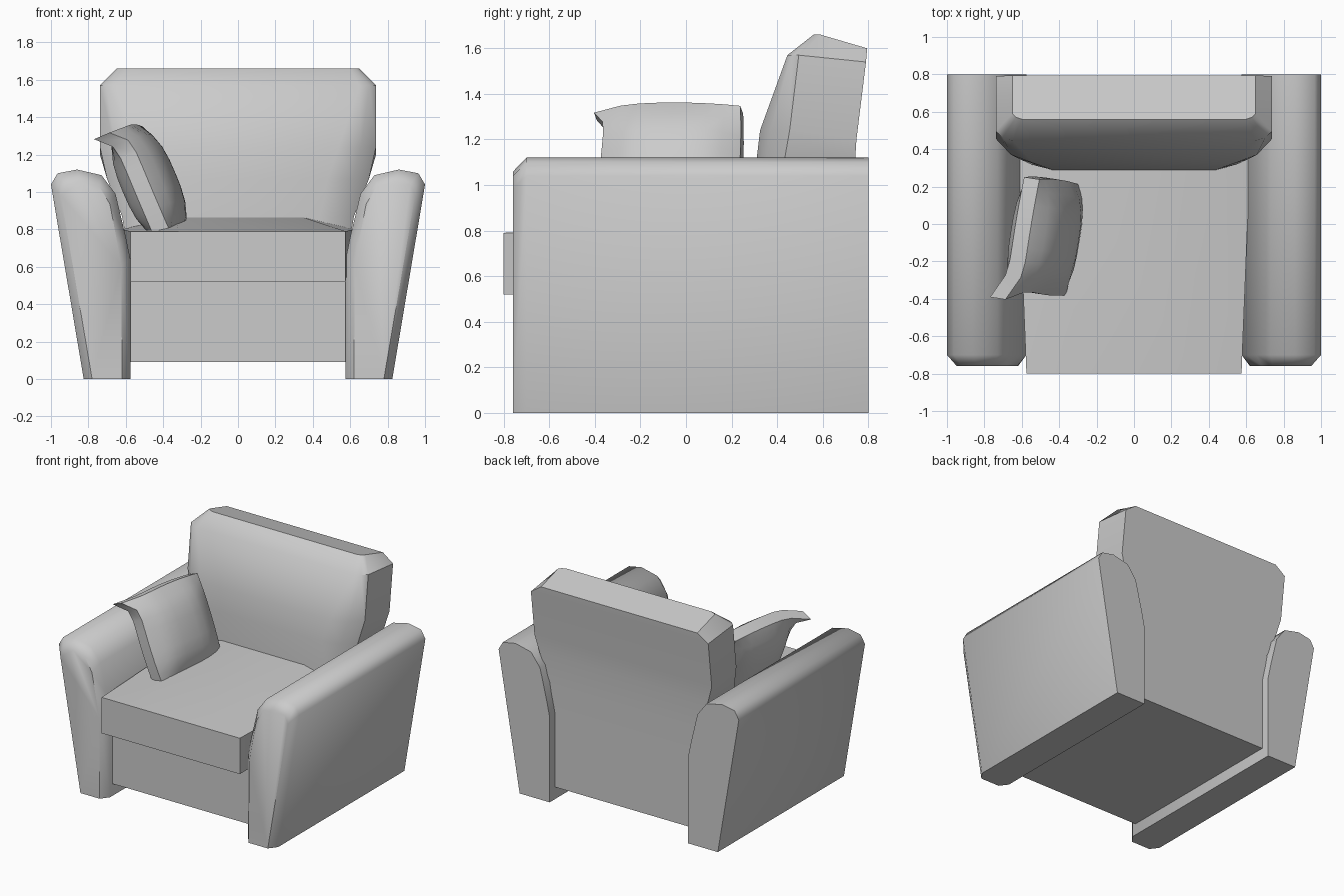
import bpy, bmesh, math
from mathutils import Matrix, Vector

if "Cube" in bpy.data.objects:
    bpy.data.objects.remove(bpy.data.objects["Cube"])

GREY = (0.6, 0.6, 0.6, 1.0)
fabric = bpy.data.materials.new("grey_fabric")
fabric.use_nodes = True
fabric.diffuse_color = GREY
fabric.node_tree.nodes["Principled BSDF"].inputs["Base Color"].default_value = GREY


def finish(name, bm, angle=40):
    bmesh.ops.recalc_face_normals(bm, faces=bm.faces)
    mesh = bpy.data.meshes.new(name)
    bm.to_mesh(mesh)
    bm.free()
    mesh.materials.append(fabric)
    obj = bpy.data.objects.new(name, mesh)
    bpy.context.collection.objects.link(obj)
    bpy.ops.object.select_all(action='DESELECT')
    obj.select_set(True)
    bpy.context.view_layer.objects.active = obj
    bpy.ops.object.shade_smooth_by_angle(angle=math.radians(angle))
    return obj


def loft(name, rings, angle=40):
    """Skin a stack of closed rings and cap both ends."""
    bm = bmesh.new()
    loops = [[bm.verts.new(p) for p in ring] for ring in rings]
    n = len(loops[0])
    for a, b in zip(loops, loops[1:]):
        for i in range(n):
            j = (i + 1) % n
            bm.faces.new((a[i], a[j], b[j], b[i]))
    bm.faces.new(loops[0])
    bm.faces.new(loops[-1])
    return finish(name, bm, angle)


# Arms: flared profile with a chamfered front
ARM = [(.575, 0), (.825, 0), (1, 1.04), (.965, 1.1), (.86, 1.12),
       (.73, 1.09), (.655, .99), (.6, .76), (.575, .64)]
for side, label in ((1, "left_arm"), (-1, "right_arm")):
    inset = [(.78 + (x - .78) * .76, z if z == 0 else z - .055 * z) for x, z in ARM]
    inset[0], inset[1] = (.62, 0), (.78, 0)
    loft(label, [[(side * x, y, z) for x, z in prof]
                 for prof, y in ((inset, -.76), (ARM, -.7), (ARM, .8))], 50)


# Base box
def rect(w, y0, y1, z):
    return [(-w, y0, z), (w, y0, z), (w, y1, z), (-w, y1, z)]


loft("base", [rect(.575, -.67, .735, .09), rect(.575, -.67, .735, .64)], 30)

# Seat cushion: straight front edge, crowned toward the back
def seat_ring(y, crown):
    top = [(.62, .8), (.34, .79 + crown), (-.34, .79 + crown), (-.62, .8)]
    k = 1 if crown else .575 / .62
    top = [(x * k, z if crown else .79) for x, z in top]
    return [(-.575, y, .52), (.575, y, .52)] + [(x, y, z) for x, z in top]


loft("seat_cushion", [seat_ring(-.8, 0), seat_ring(.32, .077), seat_ring(.6, .077)], 30)

# Backrest: rings of half width, front y, back y, corner size, front and back height
BACK = [(.575, .29, .735, .14, .05, .6, .6),
        (.62, .29, .735, .18, .08, .87, .87),
        (.70, .305, .74, .22, .12, 1.07, 1.07),
        (.738, .325, .748, .20, .13, 1.24, 1.2),
        (.738, .445, .79, .09, .05, 1.57, 1.54),
        (.65, .56, .795, .05, .03, 1.66, 1.6)]
rings = []
for w, f, b, cx, cy, zf, zb in BACK:
    half = [(w, b, zb), (w, f + cy, zf), (w - cx * .4, f + cy * .35, zf), (w - cx, f, zf)]
    rings.append(half + [(-x, y, z) for x, y, z in reversed(half)])
loft("backrest", rings, 42)

# Throw pillow: puffed grid leaning on the right arm
bm = bmesh.new()
N = 8
pose = (Matrix.Translation((-.475, -.065, 1.05)) @ Matrix.Rotation(math.radians(-9), 4, 'Z')
        @ Matrix.Rotation(math.radians(-23), 4, 'Y'))
layers = []
for s in (-1, 1):
    grid = {}
    for i in range(N + 1):
        for j in range(N + 1):
            u, v = 2 * i / N - 1, 2 * j / N - 1
            puff = .045 + .095 * (1 - abs(u) ** 3) * (1 - abs(v) ** 3)
            pinch = 1 - .05 * (u * u * v * v)
            p = pose @ Vector((s * puff, u * .31 * pinch, v * .32 * pinch))
            # one upper corner is pulled outward
            pull = max(0, -u) ** 6 * max(0, v) ** 6
            grid[i, j] = bm.verts.new(p + pull * Vector((-.09, -.06, -.03)))
    for i in range(N):
        for j in range(N):
            bm.faces.new((grid[i, j], grid[i + 1, j], grid[i + 1, j + 1], grid[i, j + 1]))
    layers.append(grid)
rim = ([(i, 0) for i in range(N)] + [(N, j) for j in range(N)]
       + [(i, N) for i in range(N, 0, -1)] + [(0, j) for j in range(N, 0, -1)])
for a, b in zip(rim, rim[1:] + rim[:1]):
    bm.faces.new((layers[0][a], layers[0][b], layers[1][b], layers[1][a]))
finish("throw_pillow", bm, 50)
